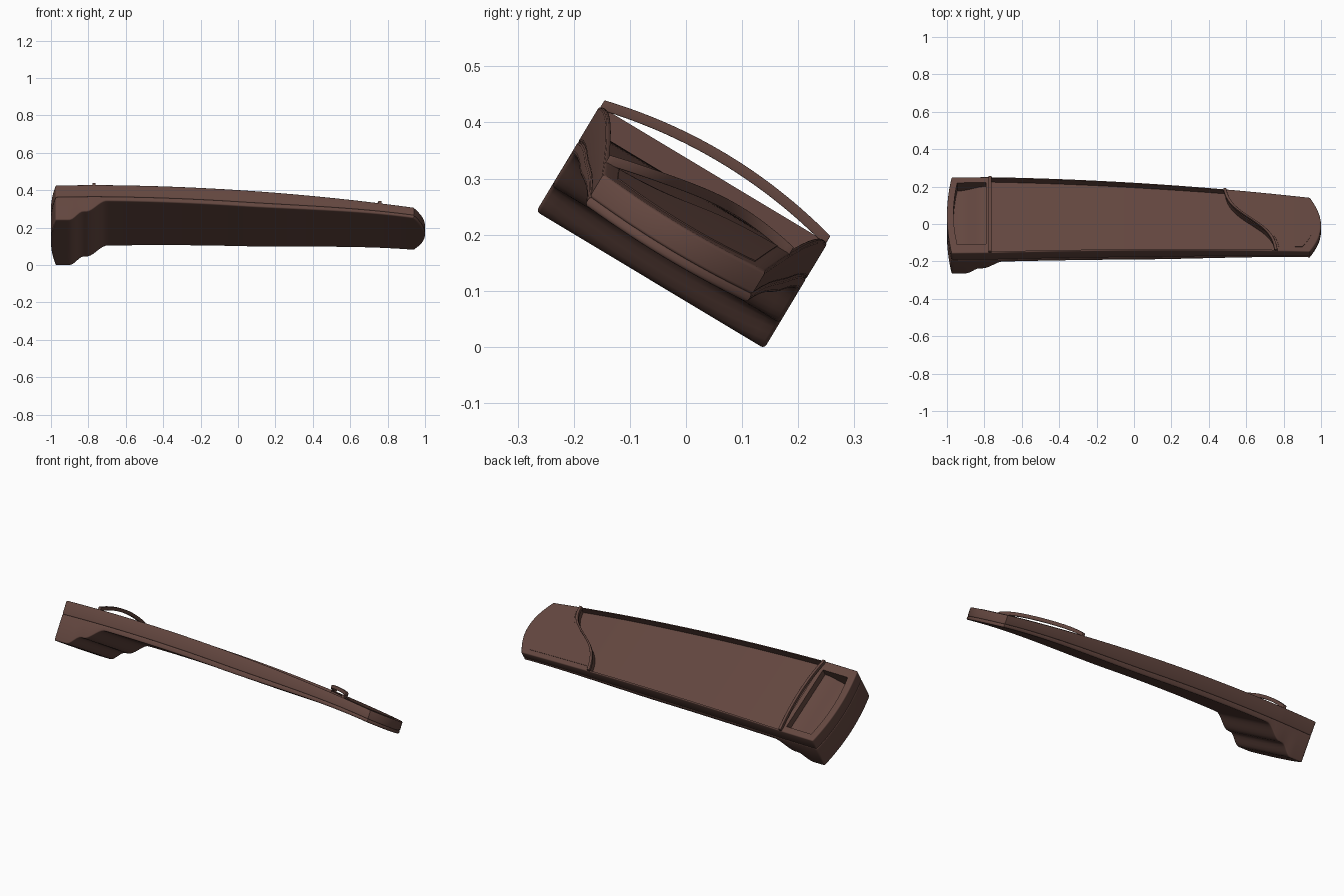
import bpy, bmesh, math

if "Cube" in bpy.data.objects:
    bpy.data.objects.remove(bpy.data.objects["Cube"])

TILT = math.radians(31)
C, S = math.cos(TILT), math.sin(TILT)
brown = bpy.data.materials.new("dark_brown")
brown.diffuse_color = (0.125, 0.062, 0.05, 1)
brown.use_nodes = True
brown.node_tree.nodes["Principled BSDF"].inputs["Base Color"].default_value = brown.diffuse_color


def ss(a, b, x):
    t = min(1, max(0, (x - a) / (b - a)))
    return t * t * (3 - 2 * t)


def half(x):                       # half width along the length
    return min(0.237, 0.212 - 0.0385 * x - 0.008 * x * x)


def top(x):                        # arched upper surface
    return 0.118 - 0.04 * (x + 0.65) ** 2


def floor(x):                      # tray floor
    return top(x) - 0.044 + 0.006 * ss(0, 0.6, x)


def seam(x):                       # seam between upper and lower shell
    return top(x) - 0.072 + 0.026 * ss(0, 0.94, x)


def under(x):                      # underside with the stepped head block
    w = top(x) - 0.1 + 0.035 * ss(0, 0.94, x)
    if x > -0.70:
        return w
    return -0.102 + 0.053 * ss(-0.90, -0.825, x) + (w + 0.049) * ss(-0.81, -0.70, x)


def s_curve(t):
    return 0.622 - 0.137 * math.tanh(1.8 * t) / math.tanh(1.8)


def block(name, xa, xb, uf, hi, lo, nx, nt, bevel=0.0):
    """Closed grid solid: x runs xa(t)..xb(t), u = uf(x,t), w = lo(x,t)..hi(x,t); then tilted."""
    bm = bmesh.new()
    layers = []
    for wf in (hi, lo):
        rows = []
        for i in range(nx + 1):
            row = []
            for j in range(nt + 1):
                t = -1 + 2 * j / nt
                x = xa(t) + (xb(t) - xa(t)) * i / nx
                u, w = uf(x, t), wf(x, t)
                row.append(bm.verts.new((x, C * u + S * w, 0.2 - S * u + C * w)))
            rows.append(row)
        layers.append(rows)
    a, b = layers
    for i in range(nx):
        for j in range(nt):
            for g in (a, b):
                bm.faces.new((g[i][j], g[i + 1][j], g[i + 1][j + 1], g[i][j + 1]))
        for j in (0, nt):
            bm.faces.new((a[i][j], a[i + 1][j], b[i + 1][j], b[i][j]))
    for j in range(nt):
        for i in (0, nx):
            bm.faces.new((a[i][j], a[i][j + 1], b[i][j + 1], b[i][j]))
    bmesh.ops.recalc_face_normals(bm, faces=bm.faces)
    if bm.calc_volume(signed=True) < 0:
        bmesh.ops.reverse_faces(bm, faces=bm.faces)
    me = bpy.data.meshes.new(name)
    bm.to_mesh(me)
    bm.free()
    me.materials.append(brown)
    ob = bpy.data.objects.new(name, me)
    bpy.context.collection.objects.link(ob)
    if bevel:
        m = ob.modifiers.new("bevel", 'BEVEL')
        m.width, m.segments, m.limit_method, m.angle_limit = bevel, 3, 'ANGLE', math.radians(55)
    return ob


def finish(ob, joins=(), cutters=()):
    for op, others in (('UNION', joins), ('DIFFERENCE', cutters)):
        for c in others:
            m = ob.modifiers.new(op, 'BOOLEAN')
            m.object, m.operation, m.solver = c, op, 'EXACT'
    bpy.ops.object.select_all(action='DESELECT')
    bpy.context.view_layer.objects.active = ob
    ob.select_set(True)
    for m in list(ob.modifiers):
        bpy.ops.object.modifier_apply(modifier=m.name)
    bpy.ops.object.shade_smooth_by_angle(angle=math.radians(35))


def full(x, t, inset=0.0):
    return -0.013 + t * (half(min(x, 0.96)) - inset)


head_end = lambda t: -0.975 - 0.025 * (1 - t * t)
toe_end = lambda t: 0.94 + 0.06 * (1 - t * t)

# Body: two bevelled shells joined along a side seam
body = block("body", head_end, toe_end, full,
             lambda x, t: top(x), lambda x, t: seam(x) - 0.002, 150, 18, 0.006)
lower = block("lower_shell", head_end, toe_end, full,
              lambda x, t: seam(x), lambda x, t: under(x), 150, 18, 0.007)

# Cutters: long tray bounded by the S curve, and the head pocket
tray = block("tray_cutter", lambda t: -0.765, s_curve, lambda x, t: full(x, t, 0.007),
             lambda x, t: top(x) + 0.1, lambda x, t: floor(x), 40, 24)
pocket = block("pocket_cutter", lambda t: -0.945 - 0.02 * (1 - t * t), lambda t: -0.79,
               lambda x, t: -0.004 + 0.192 * t, lambda x, t: top(x) + 0.1,
               lambda x, t: top(x) - 0.085 + 0.045 * ss(-0.94, -0.79, x), 14, 8)
finish(body, [lower], [tray, pocket])
for c in (lower, tray, pocket):
    bpy.data.objects.remove(c)

# Thin plate on the toe
finish(block("toe_plate", lambda t: s_curve(t) + 0.015, lambda t: toe_end(t) - 0.04,
             lambda x, t: full(x, t, 0.028), lambda x, t: top(x) + 0.002,
             lambda x, t: top(x) - 0.002, 50, 20))


# Arched bars bridging the tray ends
def bar(name, mid, rise):
    w0 = lambda x, t: top(mid(t)) - 0.006 + rise * (1 - t * t)
    finish(block(name, lambda t: mid(t) - 0.008, lambda t: mid(t) + 0.008,
                 lambda x, t: full(mid(t), t, 0.002),
                 lambda x, t: w0(x, t) + 0.019, w0, 1, 32, 0.002))


bar("head_bar", lambda t: -0.77, 0.030)
bar("toe_bar", s_curve, 0.022)
